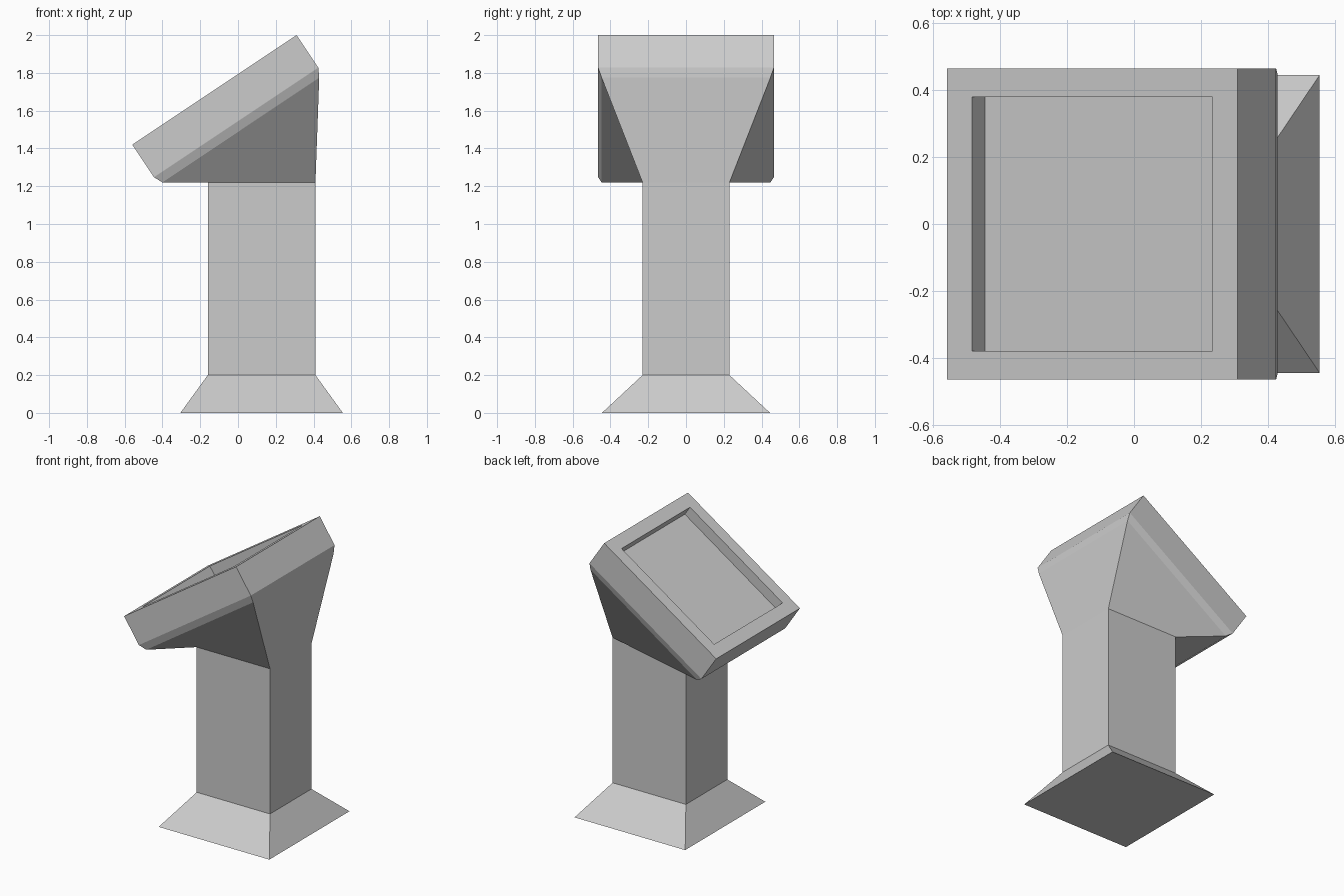
import bpy, bmesh

cube = bpy.data.objects.get("Cube")
if cube:
    bpy.data.objects.remove(cube, do_unlink=True)

grey = bpy.data.materials.new("plain grey")
grey.use_nodes = True
grey.diffuse_color = (0.6, 0.6, 0.6, 1)
grey.node_tree.nodes["Principled BSDF"].inputs["Base Color"].default_value = (0.6, 0.6, 0.6, 1)


def loft(name, rings, cap_start=False, cap_end=False):
    """Skin rectangular rings given as (x0, z0, x1, z1, half depth)."""
    bm = bmesh.new()
    loops = []
    for x0, z0, x1, z1, h in rings:
        corners = [(x0, -h, z0), (x1, -h, z1), (x1, h, z1), (x0, h, z0)]
        loops.append([bm.verts.new(c) for c in corners])
    for low, high in zip(loops, loops[1:]):
        for i in range(4):
            j = (i + 1) % 4
            bm.faces.new((low[i], low[j], high[j], high[i]))
    if cap_start:
        bm.faces.new(loops[0][::-1])
    if cap_end:
        bm.faces.new(loops[-1])
    mesh = bpy.data.meshes.new(name)
    bm.to_mesh(mesh)
    bm.free()
    mesh.materials.append(grey)
    obj = bpy.data.objects.new(name, mesh)
    bpy.context.collection.objects.link(obj)
    return obj


foot = (-0.305, 0, 0.555, 0, 0.445)
column_bottom = (-0.16, 0.2, 0.41, 0.2, 0.23)
column_top = (-0.16, 1.22, 0.41, 1.22, 0.23)

# Flared foot and square column
loft("base", [foot, column_bottom], cap_start=True)
loft("column", [column_bottom, column_top])

# Tilted head: flare, chamfer, casing side, rim, recess wall and screen floor
loft("console_head", [
    column_top,
    (-0.40, 1.22, 0.43, 1.775, 0.447),
    (-0.445, 1.248, 0.425, 1.828, 0.465),
    (-0.56, 1.42, 0.31, 2.0, 0.465),
    (-0.485, 1.47, 0.235, 1.95, 0.38),
    (-0.445, 1.41, 0.275, 1.89, 0.38),
], cap_end=True)
